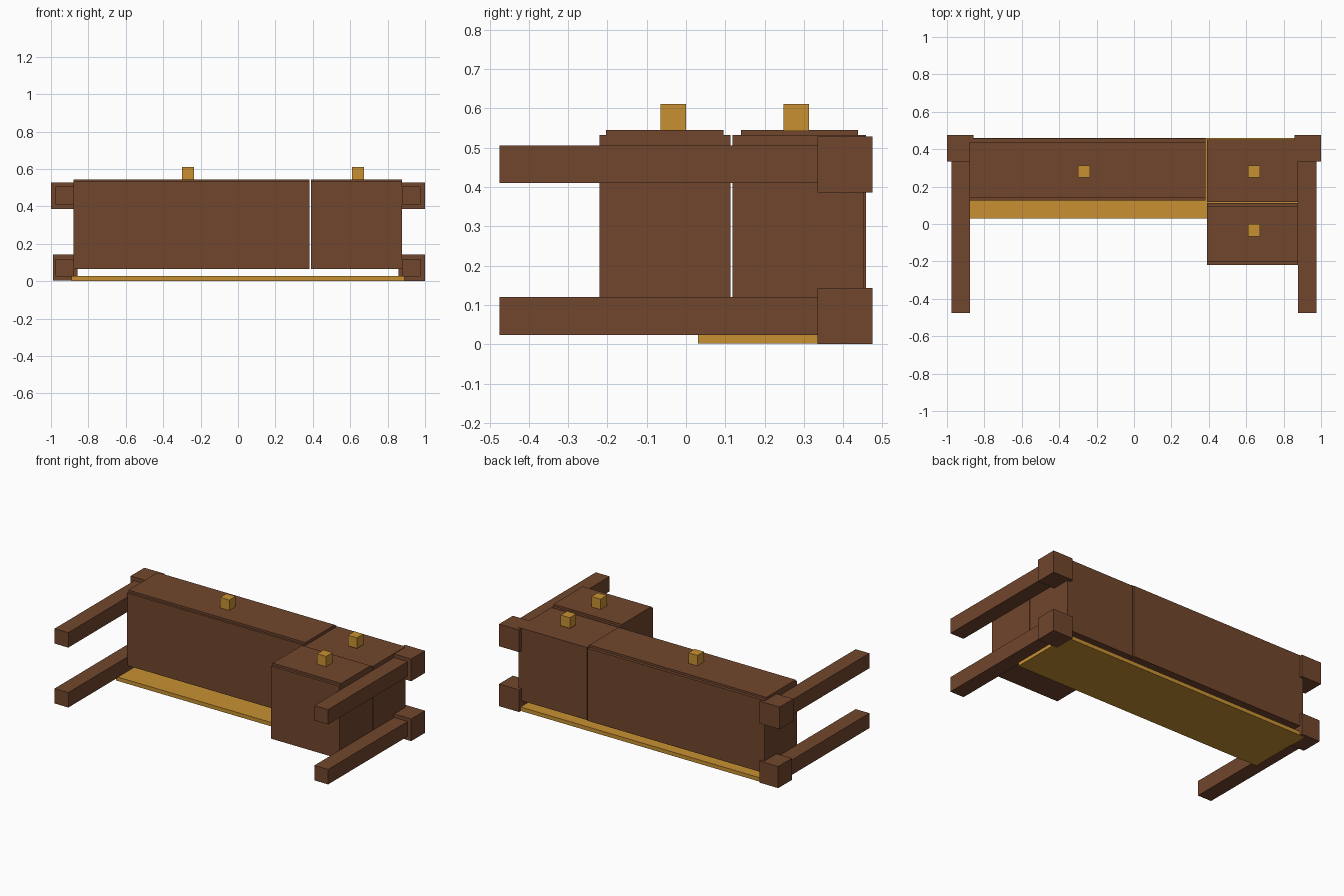
import bpy, bmesh

cube = bpy.data.objects.get("Cube")
if cube:
    bpy.data.objects.remove(cube, do_unlink=True)


def make_material(name, colour):
    mat = bpy.data.materials.new(name)
    mat.use_nodes = True
    mat.diffuse_color = colour
    mat.node_tree.nodes["Principled BSDF"].inputs["Base Color"].default_value = colour
    return mat


brown = make_material("dark wood", (0.165, 0.061, 0.026, 1))
gold = make_material("golden wood", (0.58, 0.28, 0.032, 1))


def box(name, xs, ys, zs, mat):
    """Box between the given x, y and z limits."""
    bm = bmesh.new()
    bmesh.ops.create_cube(bm, size=1)
    for v in bm.verts:
        v.co = [lim[0] if c < 0 else lim[1] for c, lim in zip(v.co, (xs, ys, zs))]
    mesh = bpy.data.meshes.new(name)
    bm.to_mesh(mesh)
    bm.free()
    mesh.materials.append(mat)
    obj = bpy.data.objects.new(name, mesh)
    bpy.context.collection.objects.link(obj)
    return obj


def knob(name, x, y):
    r = 0.0325
    box(name, (x - r, x + r), (y - r, y + r), (0.543, 0.612), gold)


# Desk lying on its back: table top at the rear side, drawer fronts facing up
body_z, lid_z = (0.065, 0.532), (0.53, 0.545)
box("wide_drawer", (-0.88, 0.383), (0.126, 0.458), body_z, brown)
box("wide_drawer_front", (-0.88, 0.383), (0.14, 0.438), lid_z, brown)
box("upper_side_drawer", (0.389, 0.878), (0.118, 0.452), body_z, brown)
box("lower_side_drawer", (0.389, 0.878), (-0.22, 0.113), body_z, brown)
box("lower_side_drawer_front", (0.389, 0.878), (-0.203, 0.096), lid_z, brown)

# Pull knobs
knob("wide_drawer_knob", -0.268, 0.28)
knob("upper_side_knob", 0.642, 0.28)
knob("lower_side_knob", 0.642, -0.033)

# Back board underneath
box("back_board", (-0.89, 0.89), (0.03, 0.46), (0.002, 0.027), gold)

# Legs with square corner blocks
for side, s in (("left", 1), ("right", -1)):
    for level, z in (("bottom", 0.072), ("top", 0.458)):
        leg_x = sorted((s * 0.877, s * 0.975))
        block_x = sorted((s * 0.857, s * (0.99 if (s, level) == (-1, "bottom") else 1.0)))
        low = 0.004 if (s, level) == (-1, "bottom") else z - 0.072
        box(f"{side}_{level}_leg", leg_x, (-0.475, 0.34), (z - 0.048, z + 0.048), brown)
        box(f"{side}_{level}_corner_block", block_x, (0.335, 0.475), (low, z + 0.071), brown)
